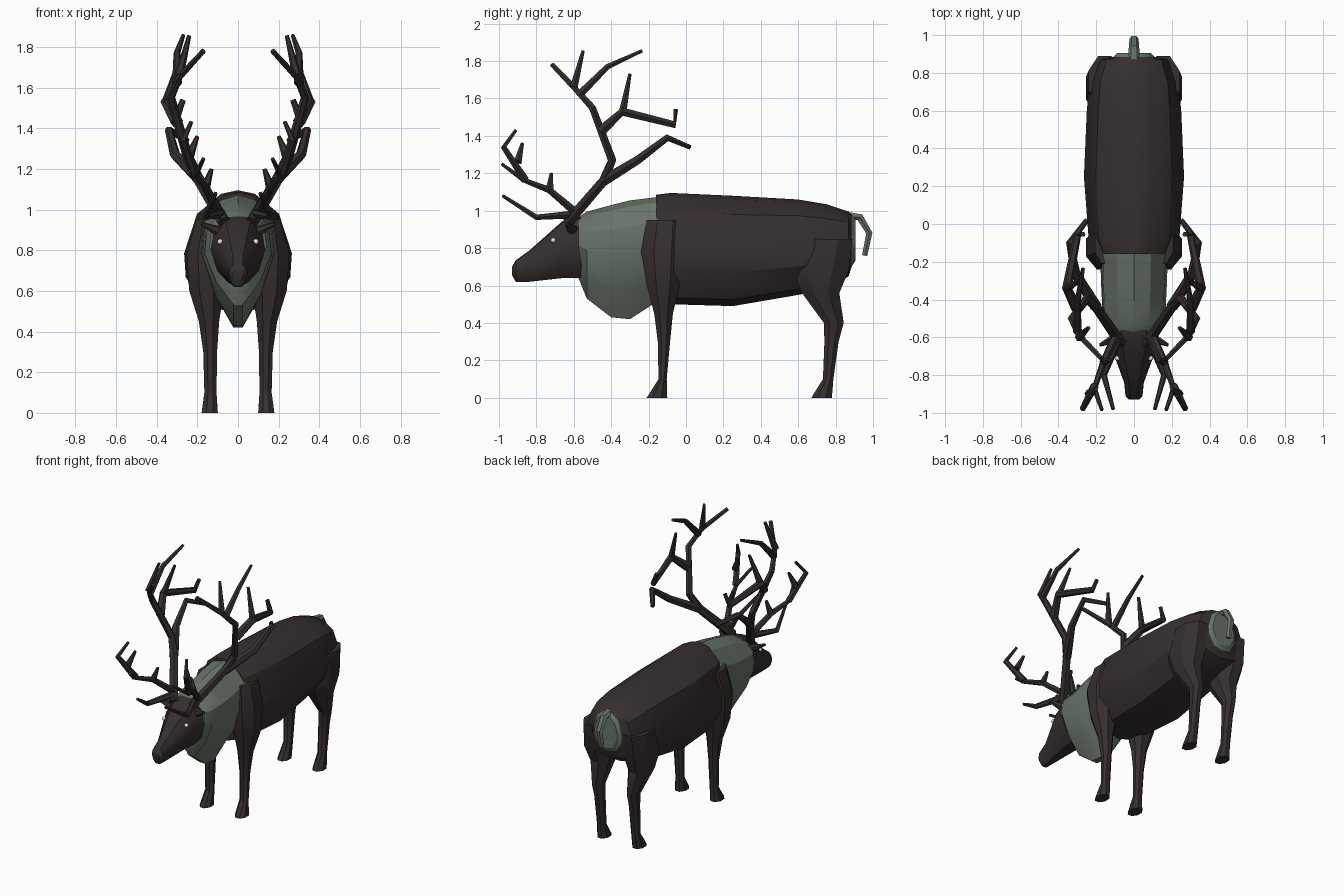
import bpy, bmesh, math
from mathutils import Vector

default = bpy.data.objects.get("Cube")
if default:
    bpy.data.objects.remove(default, do_unlink=True)


def make_material(name, colour):
    material = bpy.data.materials.new(name)
    material.use_nodes = True
    rgba = (*colour, 1)
    material.diffuse_color = rgba
    material.node_tree.nodes["Principled BSDF"].inputs["Base Color"].default_value = rgba
    return material


BROWN = make_material("dark brown", (.038, .028, .028))
PALE = make_material("grey green", (.14, .175, .14))
WHITE = make_material("eye white", (.8, .8, .8))


def finish(name, bm, materials, rule=None):
    """Turn a bmesh into a named object, colouring faces by an optional rule."""
    bmesh.ops.recalc_face_normals(bm, faces=bm.faces)
    if rule:
        for face in bm.faces:
            face.material_index = rule(face.calc_center_median())
    mesh = bpy.data.meshes.new(name)
    bm.to_mesh(mesh)
    bm.free()
    for material in materials:
        mesh.materials.append(material)
    obj = bpy.data.objects.new(name, mesh)
    bpy.context.scene.collection.objects.link(obj)
    bpy.ops.object.select_all(action='DESELECT')
    obj.select_set(True)
    bpy.context.view_layer.objects.active = obj
    bpy.ops.object.shade_smooth_by_angle(angle=math.radians(30))


def skin(bm, rings):
    """Bridge successive rings of points and cap both ends."""
    loops = [[bm.verts.new(point) for point in ring] for ring in rings]
    count = len(loops[0])
    for first, second in zip(loops, loops[1:]):
        for i in range(count):
            j = (i + 1) % count
            bm.faces.new((first[i], first[j], second[j], second[i]))
    bm.faces.new(loops[0])
    bm.faces.new(loops[-1])


def trunk(name, half_profile, stations, materials, rule=None):
    """Loft a symmetric cross-section along y; stations are y, half width, bottom, top."""
    outline = half_profile + [(-u, v) for u, v in reversed(half_profile) if u]
    bm = bmesh.new()
    skin(bm, [[(u * half, y, low + v * (high - low)) for u, v in outline]
              for y, half, low, high in stations])
    finish(name, bm, materials, rule)


def leg(name, side, sections):
    """Stack eight-sided sections; each is z, centre y, half depth, half width."""
    corners = [math.tau * (i + .5) / 8 for i in range(8)]
    bm = bmesh.new()
    rings = []
    for z, y, depth, width in sections:
        # thicker sections bulge outward, away from the other leg
        x = .125 + width * .35
        rings.append([(side * (x + width * 1.08 * math.cos(a)),
                       y + depth * 1.08 * math.sin(a), z) for a in corners])
    skin(bm, rings)
    finish(name, bm, [BROWN])


def tube(bm, path, start, end, side=1, flat=1):
    """Six-sided tapered tube along a path of points."""
    points = [Vector((side * x, y, z)) for x, y, z in path]
    last = len(points) - 1
    turns = [math.tau * k / 6 for k in range(6)]
    rings = []
    for i, point in enumerate(points):
        along = (points[min(i + 1, last)] - points[max(i - 1, 0)]).normalized()
        across = Vector((1, 0, 0))
        across = (across - along * across.dot(along)).normalized()
        up = along.cross(across) * flat
        radius = start + (end - start) * i / last
        rings.append([point + radius * (across * math.cos(a) + up * math.sin(a))
                      for a in turns])
    skin(bm, rings)


# Body with a pale rump patch
barrel = [(0, 1), (.35, .97), (.76, .83), (1, .5), (.97, .3), (.6, .06), (0, 0)]
trunk("body", barrel, [
    (-.16, .2, .5, 1.085), (-.08, .24, .5, 1.095), (.25, .265, .49, 1.08),
    (.6, .25, .55, 1.06), (.75, .235, .58, 1.035), (.87, .19, .65, .995),
    (.885, .11, .7, .985), (.905, .09, .73, .965)],
    [BROWN, PALE], lambda centre: int(centre.y > .885))

# Shaggy neck with a narrow hanging mane
keel = [(0, 1), (.5, .95), (.93, .78), (1, .55), (.65, .25), (.13, 0)]
trunk("neck", keel, [
    (-.575, .14, .64, .965), (-.53, .165, .53, .995), (-.4, .17, .43, 1.03),
    (-.3, .175, .42, 1.055), (-.1, .18, .55, 1.08)], [PALE])

# Wedge-shaped head
skull = [(0, 1), (.5, .97), (.9, .75), (1, .5), (.75, .18), (.35, 0)]
trunk("head", skull, [
    (-.93, .028, .655, .7), (-.91, .045, .62, .735), (-.84, .052, .62, .785),
    (-.66, .118, .64, .945), (-.56, .135, .64, .97)], [BROWN])

# Curved tail
bm = bmesh.new()
tube(bm, [(0, .87, .97), (0, .93, .965), (0, .98, .88), (0, .955, .76)], .032, .02, flat=.8)
finish("tail", bm, [PALE])

front_sections = [
    (0, -.155, .055, .04), (.1, -.125, .022, .03), (.3, -.118, .033, .034),
    (.45, -.12, .05, .05), (.6, -.122, .088, .085), (.78, -.125, .115, .095),
    (.95, -.11, .1, .06)]
hind_sections = [
    (0, .725, .055, .04), (.1, .76, .028, .03), (.3, .778, .038, .034),
    (.4, .79, .053, .038), (.56, .72, .1, .075), (.68, .72, .15, .095),
    (.85, .76, .13, .085)]

# Antlers: main beam, rear branch, middle branch
beams = [
    [(.07, -.63, .94), (.2, -.44, 1.16), (.25, -.395, 1.27), (.33, -.5, 1.55),
     (.29, -.59, 1.65), (.17, -.715, 1.78)],
    [(.2, -.44, 1.16), (.31, -.26, 1.27), (.34, -.1, 1.39), (.25, .02, 1.34)],
    [(.3, -.45, 1.43), (.355, -.34, 1.53), (.3, -.06, 1.46), (.27, -.055, 1.54)]]
# Thinner tines: spike, crown, brow
tines = [
    [(.355, -.34, 1.52), (.29, -.3, 1.73)],
    [(.3, -.57, 1.62), (.3, -.42, 1.77), (.27, -.235, 1.855)],
    [(.29, -.6, 1.66), (.24, -.55, 1.855)],
    [(.08, -.6, .98), (.16, -.8, .965), (.11, -.98, 1.08)],
    [(.1, -.6, 1), (.16, -.73, 1.11), (.21, -.87, 1.165), (.17, -.985, 1.25)],
    [(.21, -.86, 1.165), (.27, -.975, 1.34), (.23, -.91, 1.43)],
    [(.24, -.9, 1.26), (.2, -.875, 1.36)],
    [(.16, -.73, 1.11), (.13, -.72, 1.2)]]

for label, side in (("left", 1), ("right", -1)):
    leg(label + "_front_leg", side, front_sections)
    leg(label + "_hind_leg", side, hind_sections)

    # Antler
    bm = bmesh.new()
    for path in beams:
        tube(bm, path, .032, .014, side)
    for path in tines:
        tube(bm, path, .024, .01, side)
    finish(label + "_antler", bm, [BROWN])

    # Ear
    bm = bmesh.new()
    tube(bm, [(.09, -.6, .89), (.18, -.64, .93)], .025, .008, side, flat=1.3)
    finish(label + "_ear", bm, [BROWN])

    # Eye
    bm = bmesh.new()
    bmesh.ops.create_icosphere(bm, subdivisions=2, radius=.014)
    bmesh.ops.translate(bm, verts=bm.verts, vec=(side * .088, -.71, .842))
    finish(label + "_eye", bm, [WHITE])
